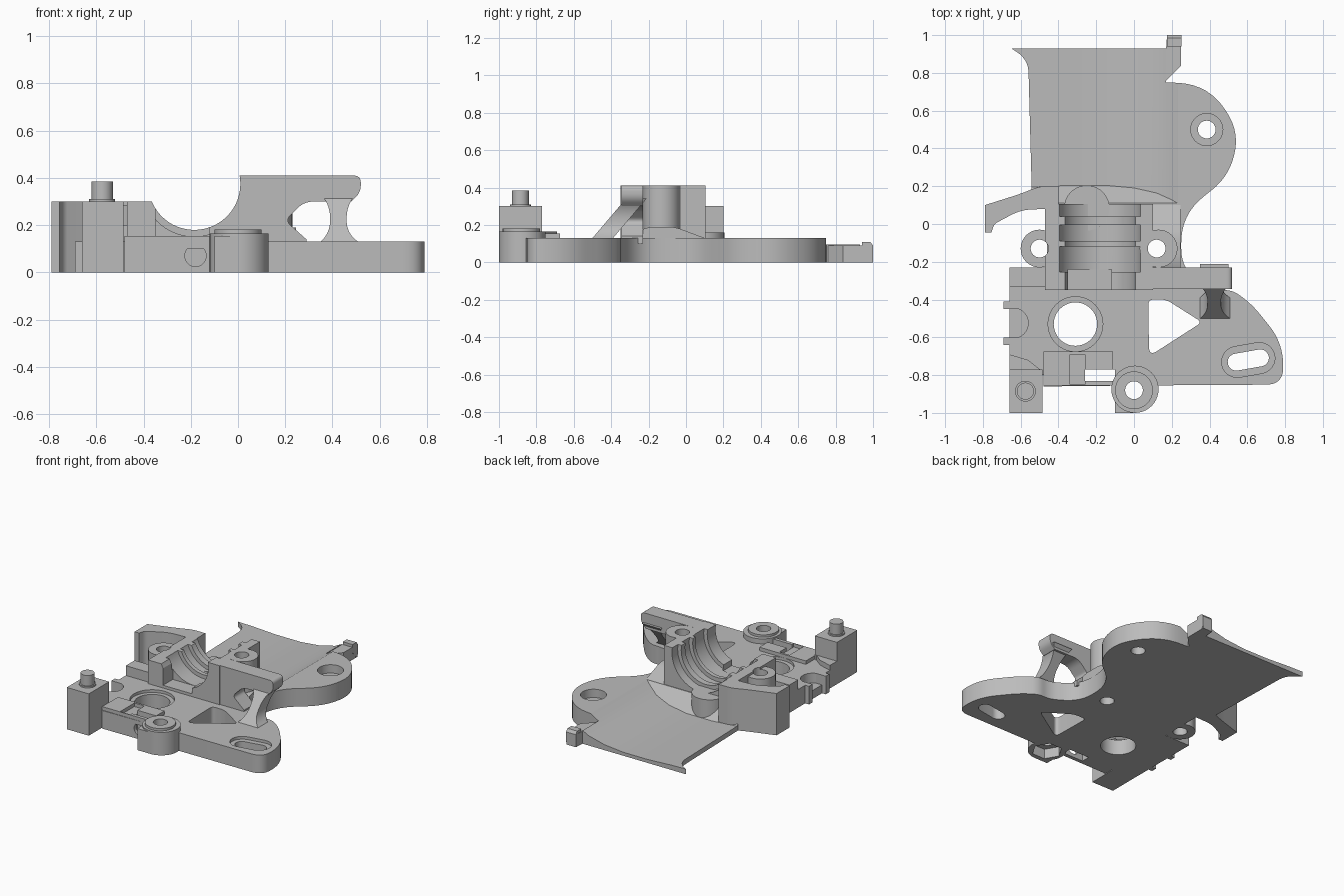
import bpy, bmesh, math
from mathutils import Vector

cube = bpy.data.objects.get("Cube")
if cube:
    bpy.data.objects.remove(cube, do_unlink=True)

grey = bpy.data.materials.new("plain_grey")
grey.use_nodes = True
grey.diffuse_color = (0.5, 0.5, 0.5, 1)
grey.node_tree.nodes["Principled BSDF"].inputs["Base Color"].default_value = (0.5, 0.5, 0.5, 1)


def rounded(points, steps=8):
    """Outline of (x, y[, radius]) corners with softened corners."""
    out = []
    n = len(points)
    for i, p in enumerate(points):
        c = Vector(p[:2])
        r = p[2] if len(p) > 2 else 0
        if not r:
            out.append(c)
            continue
        a = c + (Vector(points[i - 1][:2]) - c).normalized() * r
        b = c + (Vector(points[(i + 1) % n][:2]) - c).normalized() * r
        for k in range(steps + 1):
            t = k / steps
            out.append(a * (1 - t) ** 2 + c * 2 * t * (1 - t) + b * t * t)
    return out


def circle(x, y, r, sides=40):
    return [(x + r * math.cos(math.tau * k / sides), y + r * math.sin(math.tau * k / sides))
            for k in range(sides)]


def rect(x0, x1, y0, y1):
    return [(x0, y0), (x1, y0), (x1, y1), (x0, y1)]


def place(axis, u, v, h):
    return {"z": (u, v, h), "y": (u, h, v), "x": (h, u, v)}[axis]


def prism(name, points, lo, hi, axis="z", move=None):
    """Extrude an outline along an axis; move can reshape each vertex."""
    bm = bmesh.new()
    face = bm.faces.new([bm.verts.new(place(axis, p[0], p[1], lo)) for p in rounded(points)])
    made = bmesh.ops.extrude_face_region(bm, geom=[face])["geom"]
    bmesh.ops.translate(bm, verts=[g for g in made if isinstance(g, bmesh.types.BMVert)],
                        vec=place(axis, 0, 0, hi - lo))
    if move:
        for v in bm.verts:
            move(v.co)
    bmesh.ops.recalc_face_normals(bm, faces=bm.faces)
    mesh = bpy.data.meshes.new(name)
    bm.to_mesh(mesh)
    bm.free()
    mesh.materials.append(grey)
    mesh.shade_smooth()
    mesh.set_sharp_from_angle(angle=math.radians(30))
    ob = bpy.data.objects.new(name, mesh)
    bpy.context.collection.objects.link(ob)
    return ob


def cut(ob, points, lo, hi, axis="z", move=None):
    """Subtract an extruded outline from a part."""
    cutter = prism("cutter", points, lo, hi, axis, move)
    cutter.hide_render = True
    mod = ob.modifiers.new("cut", "BOOLEAN")
    mod.operation = "DIFFERENCE"
    mod.solver = "EXACT"
    mod.object = cutter
    bpy.context.view_layer.update()
    result = bpy.data.meshes.new_from_object(ob.evaluated_get(bpy.context.evaluated_depsgraph_get()))
    ob.modifiers.clear()
    ob.data = result
    result.shade_smooth()
    result.set_sharp_from_angle(angle=math.radians(30))
    bpy.data.objects.remove(cutter, do_unlink=True)


T = 0.13  # plate thickness
AXIS_X, AXIS_Z = -0.185, 0.375  # cradle axis

# Base plate with foot, side lobe and rear sheet
plate = prism("base_plate", [
    (-0.66, -0.8), (-0.48, -0.8), (-0.48, -0.86), (0.0, -0.855), (0.79, -0.85, 0.09),
    (0.79, -0.63, 0.12), (0.62, -0.42, 0.07), (0.52, -0.35, 0.04), (0.42, -0.35, 0.05),
    (0.25, -0.25, 0.12), (0.25, 0.05, 0.15), (0.5, 0.25, 0.11), (0.56, 0.48, 0.12),
    (0.4, 0.74, 0.17), (0.17, 0.75), (0.17, 0.93), (-0.65, 0.93), (-0.56, 0.87, 0.07),
    (-0.54, 0.13), (-0.46, 0.13), (-0.46, -0.23), (-0.66, -0.23)], 0, T)


# Hollowed rear sheet, with a sloped front end
def slope_end(co):
    if co.y < 0.5:
        co.y -= 0.9 * (co.z - 0.03)


cut(plate, [(-0.8, 0.04), (-0.54, 0.035), (-0.35, 0.025), (-0.15, 0.025), (0.0, 0.04),
            (0.12, 0.07), (0.19, 0.105), (0.25, 0.14), (-0.8, 0.14)], 0.2, 1.1, "y", slope_end)

# Openings in the plate
cut(plate, circle(-0.31, -0.53, 0.115), -0.1, 0.3)
cut(plate, circle(-0.31, -0.53, 0.145), 0.11, 0.3)
cut(plate, circle(0.385, 0.5, 0.047), -0.1, 0.3)
cut(plate, circle(0.385, 0.5, 0.085), 0.07, 0.3)
cut(plate, [(0.075, -0.4, 0.03), (0.17, -0.4, 0.03), (0.36, -0.52, 0.03), (0.08, -0.7, 0.05)], -0.1, 0.3)
cut(plate, circle(0.12, -0.13, 0.047), -0.1, 0.5)
cut(plate, circle(-0.64, -0.525, 0.08), 0.06, 0.3)
cut(plate, rect(-0.26, -0.1, -0.83, -0.77), -0.1, 0.3)
cut(plate, circle(-0.18, 0.07, 0.045), -0.9, -0.8, "y")
cut(plate, circle(0, -0.88, 0.1, 6), -0.1, 0.07)


def slot(half_length, half_width):
    tilt = math.radians(10)
    pts = []
    for side, start in ((1, -90), (-1, 90)):
        for k in range(13):
            a = math.radians(start + 15 * k)
            u, v = side * half_length + half_width * math.cos(a), half_width * math.sin(a)
            pts.append((0.605 + u * math.cos(tilt) - v * math.sin(tilt),
                        -0.72 + u * math.sin(tilt) + v * math.cos(tilt)))
    return pts


cut(plate, slot(0.065, 0.045), -0.1, 0.3)
cut(plate, slot(0.06, 0.082), 0.11, 0.3)

# Grooved cradle, low wall on the right and tall wall on the left
left_cradle = prism("left_cradle", rect(0.1, AXIS_X, -0.35, 0.105), 0.1, 0.41)
right_cradle = prism("right_cradle", rect(-0.47, AXIS_X, -0.35, 0.105), 0.1, 0.3)
right_boss = prism("right_screw_boss", circle(-0.5, -0.13, 0.1), 0, 0.285)
left_boss = prism("left_screw_boss", circle(0.13, -0.13, 0.1), 0.1, 0.41)
for part in (left_cradle, right_cradle):
    cut(part, circle(AXIS_X, AXIS_Z, 0.195, 64), -0.5, 0.3, "y")
    for y0, y1 in ((-0.255, -0.12), (-0.09, -0.005), (0.04, 0.108)):
        cut(part, circle(AXIS_X, AXIS_Z, 0.223, 64), y0, y1, "y")
    cut(part, rect(-0.35, -0.12, 0.15, 0.3), -0.5, -0.24, "y")
for x, parts in ((-0.5, (right_cradle, right_boss)), (0.12, (left_cradle, left_boss))):
    for part in parts:
        cut(part, circle(x, -0.13, 0.047), -0.1, 0.6)

# Low rim beside the cradle, rear stop and fillet mound
prism("front_rim", rect(-0.66, -0.46, -0.33, -0.23), 0.1, 0.2)
prism("rear_stop", circle(-0.25, 0.085, 0.12), 0.02, 0.16)
mound = prism("side_mound", [(-0.34, 0.1), (-0.34, 0.135), (-0.2, 0.19, 0.04), (-0.06, 0.19, 0.04),
                             (0.1, 0.13), (0.1, 0.1)], 0.09, 0.245, "x")
cut(mound, circle(0.12, -0.13, 0.047), -0.1, 0.6)

# Curved wing beside the sheet
prism("side_wing", [(-0.4, 0.2), (-0.5, 0.2, 0.04), (-0.6, 0.16, 0.05), (-0.79, 0.1), (-0.79, -0.045),
                    (-0.755, -0.045), (-0.74, 0.0, 0.02), (-0.6, 0.075, 0.06), (-0.46, 0.08),
                    (-0.4, 0.08)], 0, 0.3).name = "side_wing"
wing = bpy.data.objects["side_wing"]
cut(wing, circle(AXIS_X, AXIS_Z, 0.223, 64), -0.5, 0.5, "y")

# Overhanging arm and its leaning brace
prism("arm", [(0.08, 0.1), (0.29, 0.1), (0.29, 0.14), (0.2, 0.22, 0.03), (0.28, 0.3, 0.04),
              (0.48, 0.3), (0.52, 0.34, 0.03), (0.52, 0.41, 0.03), (0.08, 0.41)], -0.345, -0.23, "y")


def lean(co):
    co.y += 0.85 * (co.z - T)


prism("arm_brace", [(0.34, 0.12), (0.52, 0.12), (0.46, 0.17, 0.05), (0.46, 0.27, 0.04), (0.5, 0.34),
                    (0.35, 0.34), (0.39, 0.27, 0.04), (0.39, 0.17, 0.05)], -0.5, -0.39, "y", lean)

# Front corner post with peg
prism("corner_post", [(-0.66, -1), (-0.485, -1), (-0.485, -0.77), (-0.66, -0.77)], 0, 0.3)
prism("post_collar", circle(-0.575, -0.885, 0.055), 0.3, 0.31)
prism("post_peg", circle(-0.575, -0.885, 0.045), 0.3, 0.385)
prism("post_foot", [(-0.66, -0.78), (-0.485, -0.78), (-0.56, -0.72), (-0.66, -0.69)], 0.1, 0.165)

# Front screw boss with a square corner
boss_block = prism("front_boss_block", rect(-0.1, 0.0, -1, -0.82), 0, 0.155)
boss = prism("front_boss", circle(0.005, -0.875, 0.125), 0, 0.165)
collar = prism("front_boss_collar", circle(0, -0.88, 0.1), 0.15, 0.182)
for part in (plate, boss_block, boss, collar):
    cut(part, circle(0, -0.88, 0.047), -0.1, 0.4)
for part in (boss_block, boss):
    cut(part, circle(0, -0.88, 0.1, 6), -0.1, 0.07)

# Raised nut holder
holder = prism("nut_holder", rect(-0.48, -0.11, -0.855, -0.675), 0.1, 0.155)
cut(holder, rect(-0.26, -0.1, -0.83, -0.77), 0, 0.3)
cut(holder, rect(-0.34, -0.26, -0.85, -0.69), 0.11, 0.3)

# Side clips and rear tab
for y in (-0.43, -0.62):
    prism("side_clip", rect(-0.69, -0.6, y - 0.02, y + 0.02), 0, T)
prism("rear_tab", [(0.17, 0.76), (0.19, 0.78), (0.25, 0.84), (0.25, 1), (0.175, 1), (0.17, 0.93)], 0, 0.09)
prism("rear_tab_lip", [(0.94, 0.05), (0.985, 0.0), (1, 0.02), (1, 0.09), (0.985, 0.11), (0.94, 0.11)],
      0.175, 0.252, "x")
